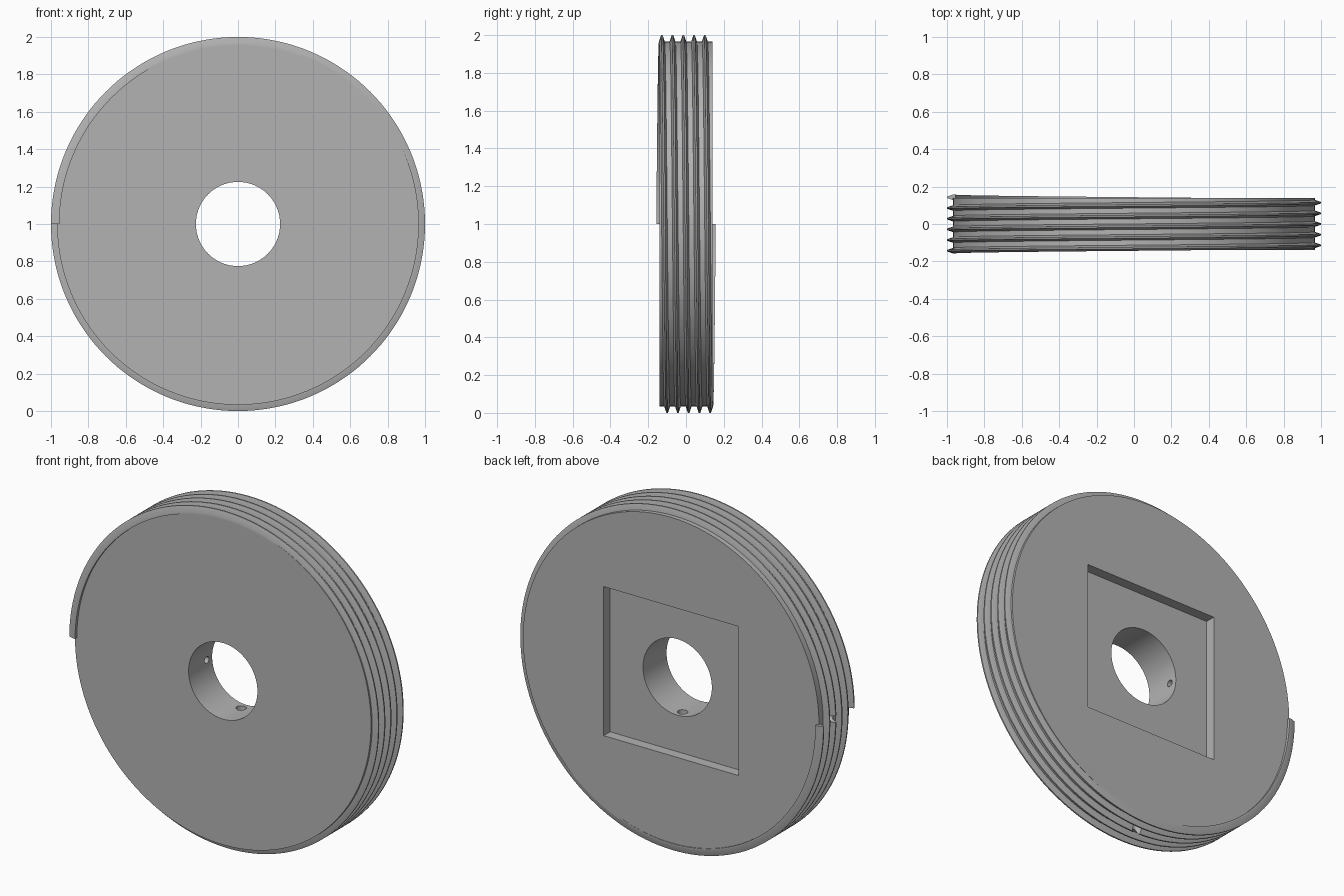
import bpy, bmesh, math
from mathutils import Matrix

cube = bpy.data.objects.get("Cube")
if cube:
    bpy.data.objects.remove(cube, do_unlink=True)

CENTRE_Z = 1.0
BODY_R, HALF_DEPTH, BORE_R = 0.967, 0.14, 0.225
CREST_R, TURNS, PITCH = 1.0, 5, 0.057
SEGMENTS = 144

grey = bpy.data.materials.new("machined grey")
grey.use_nodes = True
colour = (0.45, 0.45, 0.45, 1)
grey.diffuse_color = colour
grey.node_tree.nodes["Principled BSDF"].inputs["Base Color"].default_value = colour


def make_object(name, bm):
    bmesh.ops.recalc_face_normals(bm, faces=bm.faces)
    mesh = bpy.data.meshes.new(name)
    bm.to_mesh(mesh)
    bm.free()
    mesh.materials.append(grey)
    obj = bpy.data.objects.new(name, mesh)
    bpy.context.collection.objects.link(obj)
    return obj


def cylinder(name, radius, depth, segments, axis="Z", centre=(0, 0, CENTRE_Z)):
    turn = {"X": Matrix.Rotation(math.pi / 2, 4, "Y"),
            "Y": Matrix.Rotation(math.pi / 2, 4, "X"),
            "Z": Matrix.Identity(4)}[axis]
    bm = bmesh.new()
    bmesh.ops.create_cone(bm, cap_ends=True, segments=segments, radius1=radius,
                          radius2=radius, depth=depth,
                          matrix=Matrix.Translation(centre) @ turn)
    return make_object(name, bm)


def box(name, size, centre):
    bm = bmesh.new()
    bmesh.ops.create_cube(bm, size=1, matrix=Matrix.Translation(centre) @ Matrix.Diagonal((*size, 1)))
    return make_object(name, bm)


def cut(target, cutter):
    mod = target.modifiers.new("cut", "BOOLEAN")
    mod.operation, mod.solver, mod.object = "DIFFERENCE", "EXACT", cutter
    bpy.context.view_layer.objects.active = target
    bpy.ops.object.modifier_apply(modifier=mod.name)


def helical_thread(name):
    # Trapezoid profile as (radius, offset along the axis), swept clockwise from -x
    profile = [(0.955, -0.015), (BODY_R, -0.015), (CREST_R, -0.004),
               (CREST_R, 0.004), (BODY_R, 0.015), (0.955, 0.015)]
    bm = bmesh.new()
    rings = []
    for i in range(TURNS * SEGMENTS + 1):
        turn = i / SEGMENTS
        a = math.pi - turn * math.tau
        y = (turn - TURNS / 2) * PITCH
        rings.append([bm.verts.new((r * math.cos(a), y + dy, CENTRE_Z + r * math.sin(a)))
                      for r, dy in profile])
    n = len(profile)
    for a, b in zip(rings, rings[1:]):
        for j in range(n):
            k = (j + 1) % n
            bm.faces.new((a[j], a[k], b[k], b[j]))
    bm.faces.new(rings[0])
    bm.faces.new(rings[-1])
    return make_object(name, bm)


# Main parts
disc = cylinder("disc_body", BODY_R, 2 * HALF_DEPTH, SEGMENTS, "Y")
thread = helical_thread("rim_thread")

# Bore and the square pocket in the back
bore = cylinder("bore_cutter", BORE_R, 1, 96, "Y")
pocket = box("pocket_cutter", (0.88, 0.12, 0.88), (0, HALF_DEPTH, CENTRE_Z))

# Radial holes from bore to rim, at the right side and at the bottom
side_hole = cylinder("side_hole_cutter", 0.02, 1, 24, "X", (-0.6, 0.03, CENTRE_Z))
bottom_hole = cylinder("bottom_hole_cutter", 0.028, 1, 24, "Z", (0, 0.03, CENTRE_Z - 0.6))

for cutter in (bore, pocket, side_hole, bottom_hole):
    cut(disc, cutter)
for cutter in (side_hole, bottom_hole):
    cut(thread, cutter)
for cutter in (bore, pocket, side_hole, bottom_hole):
    bpy.data.objects.remove(cutter, do_unlink=True)

# Smooth round surfaces, sharp edges
bpy.ops.object.select_all(action="DESELECT")
for obj in (disc, thread):
    obj.select_set(True)
bpy.context.view_layer.objects.active = disc
bpy.ops.object.shade_smooth_by_angle(angle=math.radians(30))
